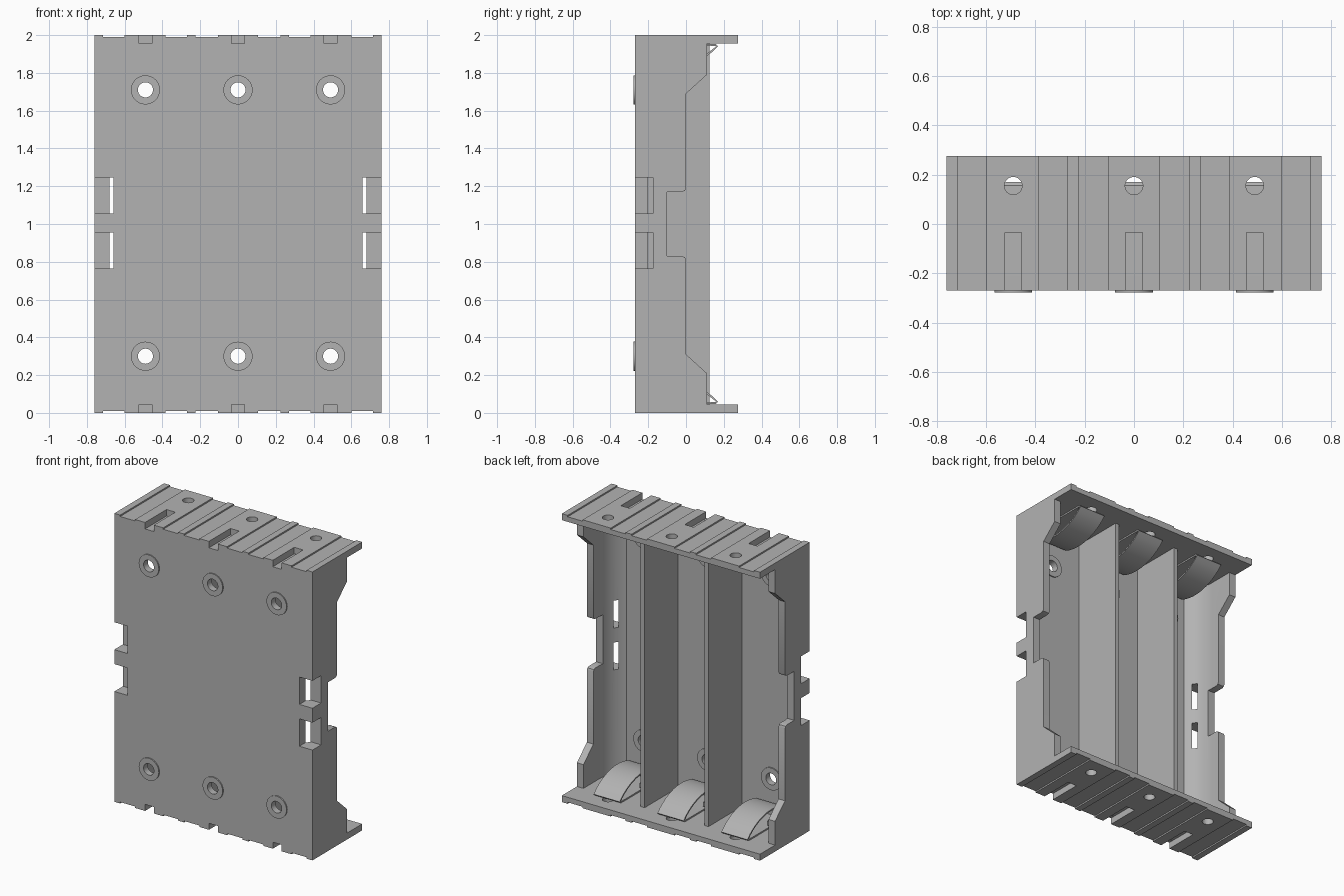
import bpy, bmesh, math
from mathutils import Vector

if "Cube" in bpy.data.objects:
    bpy.data.objects.remove(bpy.data.objects["Cube"], do_unlink=True)

COLOUR = (0.45, 0.45, 0.45, 1)
grey = bpy.data.materials.new("plain_grey")
grey.use_nodes = True
grey.diffuse_color = COLOUR
grey.node_tree.nodes["Principled BSDF"].inputs["Base Color"].default_value = COLOUR

CELLS = (-0.49, 0, 0.49)
WALL = 0.045


def finish(name, bm):
    bmesh.ops.recalc_face_normals(bm, faces=bm.faces[:])
    mesh = bpy.data.meshes.new(name)
    bm.to_mesh(mesh)
    bm.free()
    mesh.materials.append(grey)
    obj = bpy.data.objects.new(name, mesh)
    bpy.context.collection.objects.link(obj)
    return obj


def prism(name, points, axis, start, end):
    """Extrude a 2D outline along an axis."""
    place = {"x": lambda p, t: (t, p[0], p[1]),
             "y": lambda p, t: (p[0], t, p[1]),
             "z": lambda p, t: (p[0], p[1], t)}[axis]
    bm = bmesh.new()
    face = bm.faces.new([bm.verts.new(place(p, start)) for p in points])
    made = bmesh.ops.extrude_face_region(bm, geom=[face])["geom"]
    shift = Vector(place((0, 0), end - start))
    bmesh.ops.translate(bm, vec=shift, verts=[v for v in made if isinstance(v, bmesh.types.BMVert)])
    return finish(name, bm)


def box(name, x, y, z):
    return prism(name, [(x[0], y[0]), (x[1], y[0]), (x[1], y[1]), (x[0], y[1])], "z", *z)


def disc(name, a, b, radius, axis, start, end):
    turn = [i * math.tau / 32 for i in range(32)]
    return prism(name, [(a + radius * math.cos(t), b + radius * math.sin(t)) for t in turn], axis, start, end)


def apply_modifiers(obj):
    graph = bpy.context.evaluated_depsgraph_get()
    mesh = bpy.data.meshes.new_from_object(obj.evaluated_get(graph))
    obj.modifiers.clear()
    obj.data = mesh


def cut(obj, cutters):
    for cutter in cutters:
        mod = obj.modifiers.new("cut", "BOOLEAN")
        mod.operation = "DIFFERENCE"
        mod.solver = "EXACT"
        mod.object = cutter
        cutter.hide_render = True
    bpy.context.view_layer.update()
    apply_modifiers(obj)
    for cutter in cutters:
        bpy.data.objects.remove(cutter, do_unlink=True)


def smooth(obj):
    bpy.ops.object.select_all(action="DESELECT")
    obj.select_set(True)
    bpy.context.view_layer.objects.active = obj
    bpy.ops.object.shade_smooth_by_angle(angle=math.radians(30))


# Tray: front plate and side walls with round inner corners
half = [(0.76, -0.27), (0.76, 0.11), (0.71, 0.11)]
for i in range(13):
    t = math.radians(-52.7 * i / 12)
    half.append((0.49 + 0.22 * math.cos(t), -0.065 + 0.22 * math.sin(t)))
tray = prism("tray", half + [(-x, y) for x, y in reversed(half)], "z", WALL, 2 - WALL)

# Stepped rear rim of the side walls, mirrored about mid height
upper = [(0.3, 1.79), (0.11, 1.79), (0, 1.69), (0, 1.19), (-0.006, 1.176), (-0.02, 1.17), (-0.1, 1.17)]
cutters = [prism("rim_cutter", upper + [(y, 2 - z) for y, z in reversed(upper)], "x", -1, 1)]

# Corner windows and screw holes
for side in (-1, 1):
    for low, high in ((0.765, 0.955), (1.055, 1.245)):
        cutters.append(box("window_cutter", sorted((side * 0.66, side * 0.9)), (-0.4, -0.175), (low, high)))
HOLES = [(x, z) for x in CELLS for z in (0.3, 1.71)]
for x, z in HOLES:
    cutters.append(disc("hole_cutter", x, z, 0.04, "y", -0.4, -0.1))
cut(tray, cutters)
smooth(tray)

# Raised rings around the screw holes, on both faces of the plate
for x, z in HOLES:
    for name, start, end in (("front_ring", -0.278, -0.269), ("inner_ring", -0.241, -0.232)):
        ring = disc(name, x, z, 0.077, "y", start, end)
        cut(ring, [disc("ring_cutter", x, z, 0.04, "y", -0.4, -0.1)])
        smooth(ring)

# Dividers between the cells
for x in (-0.245, 0.245):
    box("divider", (x - 0.015, x + 0.015), (-0.25, 0.125), (WALL - 0.005, 2.005 - WALL))

# End walls with shallow grooves, slots and round holes
right_grooves = ((0.105, 0.225), (0.27, 0.385), (0.6, 0.715))
grooves = [(-b, -a) for a, b in reversed(right_grooves)] + list(right_grooves)
outline = [(0.76, WALL), (-0.76, WALL), (-0.76, 0)]
for a, b in grooves:
    outline += [(a, 0), (a, 0.01), (b, 0.01), (b, 0)]
outline.append((0.76, 0))


def flip(z, top):
    return 2 - z if top else z


for name, top in (("bottom_wall", False), ("top_wall", True)):
    wall = prism(name, [(x, flip(z, top)) for x, z in outline], "y", -0.27, 0.275)
    ends = sorted((flip(-0.1, top), flip(0.1, top)))
    cutters = []
    for x in CELLS:
        cutters.append(box("slot_cutter", (x - 0.034, x + 0.034), (-0.4, -0.035), ends))
        cutters.append(disc("hole_cutter", x, 0.155, 0.036, "z", *ends))
    cut(wall, cutters)
    smooth(wall)

# Spring contacts: base strip, folded tip and arched leaf
path = [(-0.24, 0.051), (0.11, 0.051), (0.155, 0.052)]
for i in range(13):
    t = math.radians(45 + 65 * i / 12)
    path.append((-0.09 + 0.36 * math.cos(t), -0.195 + 0.36 * math.sin(t)))
path += [(-0.225, 0.12), (-0.225, 0.06)]
for x in CELLS:
    for top in (False, True):
        bm = bmesh.new()
        rows = [[bm.verts.new((x + s, y, flip(z, top))) for s in (-0.1, 0.1)] for y, z in path]
        for a, b in zip(rows, rows[1:]):
            bm.faces.new((a[0], a[1], b[1], b[0]))
        leaf = finish("spring_contact", bm)
        mod = leaf.modifiers.new("thickness", "SOLIDIFY")
        mod.thickness = 0.01
        mod.offset = 0
        bpy.context.view_layer.update()
        apply_modifiers(leaf)
        smooth(leaf)
        for side in (-1, 1):
            span = sorted((x + side * 0.09, x + side * 0.14))
            box("contact_tab", span, (-0.09, -0.06), sorted((flip(0.07, top), flip(0.1, top))))
            post = sorted((x + side * 0.125, x + side * 0.14))
            box("contact_post", post, (-0.11, -0.04), sorted((flip(0.04, top), flip(0.1, top))))
